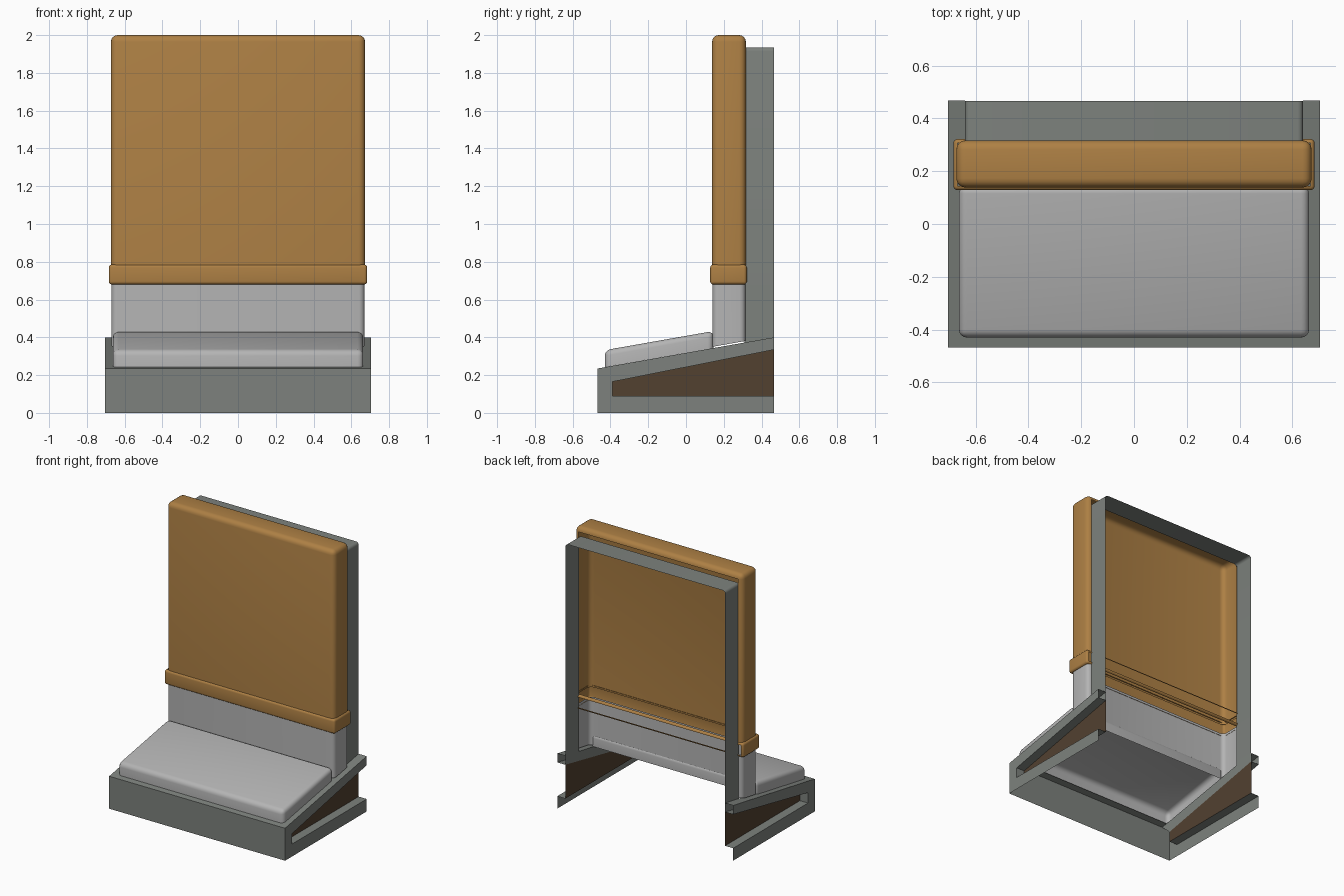
import bpy, bmesh, math
from mathutils import Vector

if "Cube" in bpy.data.objects:
    bpy.data.objects.remove(bpy.data.objects["Cube"])


def material(name, rgb):
    m = bpy.data.materials.new(name)
    m.diffuse_color = (*rgb, 1)
    m.use_nodes = True
    m.node_tree.nodes["Principled BSDF"].inputs["Base Color"].default_value = m.diffuse_color
    return m


ORANGE = material("tan_leather", (0.42, 0.215, 0.058))
LIGHT = material("light_grey", (0.46, 0.46, 0.46))
FRAME = material("frame_grey", (0.205, 0.222, 0.205))
BROWN = material("dark_brown", (0.085, 0.052, 0.030))


def finish(name, bm, mat, smooth=True):
    bmesh.ops.remove_doubles(bm, verts=bm.verts, dist=1e-5)
    bmesh.ops.recalc_face_normals(bm, faces=bm.faces)
    me = bpy.data.meshes.new(name)
    bm.to_mesh(me)
    bm.free()
    me.materials.append(mat)
    ob = bpy.data.objects.new(name, me)
    bpy.context.collection.objects.link(ob)
    if smooth:
        bpy.ops.object.select_all(action='DESELECT')
        ob.select_set(True)
        bpy.context.view_layer.objects.active = ob
        bpy.ops.object.shade_smooth_by_angle(angle=math.radians(40))
    return ob


def shell(name, lo, hi, radius, mat, open_dirs, sharp_dirs=(), warp=None):
    """Rounded box with open sides; edges round sharp_dirs stay square."""
    bm = bmesh.new()
    bmesh.ops.create_cube(bm, size=1)
    for v in bm.verts:
        v.co = Vector([lo[i] if v.co[i] < 0 else hi[i] for i in range(3)])
    bm.normal_update()
    square = {e for f in bm.faces for d in sharp_dirs
              if f.normal.dot(Vector(d)) > 0.99 for e in f.edges}
    bmesh.ops.bevel(bm, geom=[e for e in bm.edges if e not in square],
                    offset=radius, segments=4, profile=0.5, affect='EDGES')
    bm.normal_update()
    gone = [f for f in bm.faces
            if any(f.normal.dot(Vector(d)) > 0.999 for d in open_dirs)]
    bmesh.ops.delete(bm, geom=gone, context='FACES')
    if warp:
        for v in bm.verts:
            warp(v.co)
    return finish(name, bm, mat)


def sheets(name, faces, mat):
    bm = bmesh.new()
    for f in faces:
        bm.faces.new([bm.verts.new(p) for p in f])
    return finish(name, bm, mat, smooth=False)


BACK, UP, DOWN = (0, 1, 0), (0, 0, 1), (0, 0, -1)
SLOPE = 0.176

# Backrest: hollow grey lower part, tan upper part and tan band
def follow_base(co):
    if co.z < 0.4:
        co.z += SLOPE * (co.y - 0.14)

shell("backrest_lower", (-0.67, 0.14, 0.35), (0.67, 0.315, 0.70), 0.03, LIGHT,
      (BACK, UP, DOWN), (UP, DOWN), follow_base)
shell("backrest_upper", (-0.673, 0.138, 0.77), (0.673, 0.317, 2.0), 0.035, ORANGE,
      (BACK, DOWN), (DOWN,))
shell("backrest_band", (-0.684, 0.128, 0.68), (0.684, 0.322, 0.785), 0.016, ORANGE,
      (BACK, UP, DOWN))

# Seat cushion: open underneath, sheared to follow the sloping base
def shear(co):
    co.z += SLOPE * (co.y + 0.43)

shell("seat", (-0.663, -0.43, 0.242), (0.663, 0.145, 0.332), 0.03, LIGHT,
      (DOWN,), (DOWN,), shear)

# Rear frame: thin rounded arch behind the backrest
W, TOP, R = 0.64, 1.935, 0.02
arch = [(-W, 0.36)]
for cx, a0 in ((-W + R, 180), (W - R, 90)):
    for k in range(5):
        a = math.radians(a0 - k * 22.5)
        arch.append((cx + R * math.cos(a), TOP - R + R * math.sin(a)))
arch.append((W, 0.36))
bm = bmesh.new()
for (x0, z0), (x1, z1) in zip(arch, arch[1:]):
    bm.faces.new([bm.verts.new(p) for p in
                  ((x0, 0.31, z0), (x0, 0.465, z0), (x1, 0.465, z1), (x1, 0.31, z1))])
finish("rear_frame", bm, FRAME)

# Base: folded sheet with C-shaped sides, front panel and front lip
OUT, INN = 0.705, 0.64
A, B, C, D = (-0.468, 0), (0.467, 0), (0.467, 0.09), (-0.39, 0.09)
E, F, G, H = (-0.39, 0.165), (0.467, 0.335), (0.467, 0.40), (-0.468, 0.235)
base = []
for s in (-1, 1):
    o = lambda p: (s * OUT, *p)
    i = lambda p: (s * INN, *p)
    for quad in ((A, B, C, D), (A, D, E, H), (E, F, G, H)):
        base.append([o(p) for p in quad])
    for p, q in ((C, D), (D, E), (E, F), (H, G)):
        base.append([o(p), o(q), i(q), i(p)])
    # Recessed brown side panels
    sheets("side_panel_" + ("left" if s < 0 else "right"),
           [[i(p) for p in (C, D, E, F)]], BROWN)
    # Inner wall between panel top and rail top
    base.append([i(E), i(F), i(G), i(H)])
base.append([(-OUT, *A), (OUT, *A), (OUT, *H), (-OUT, *H)])
lip = (-0.42, 0.235 + SLOPE * 0.048)
base.append([(-INN, *H), (INN, *H), (INN, *lip), (-INN, *lip)])
sheets("base", base, FRAME)
